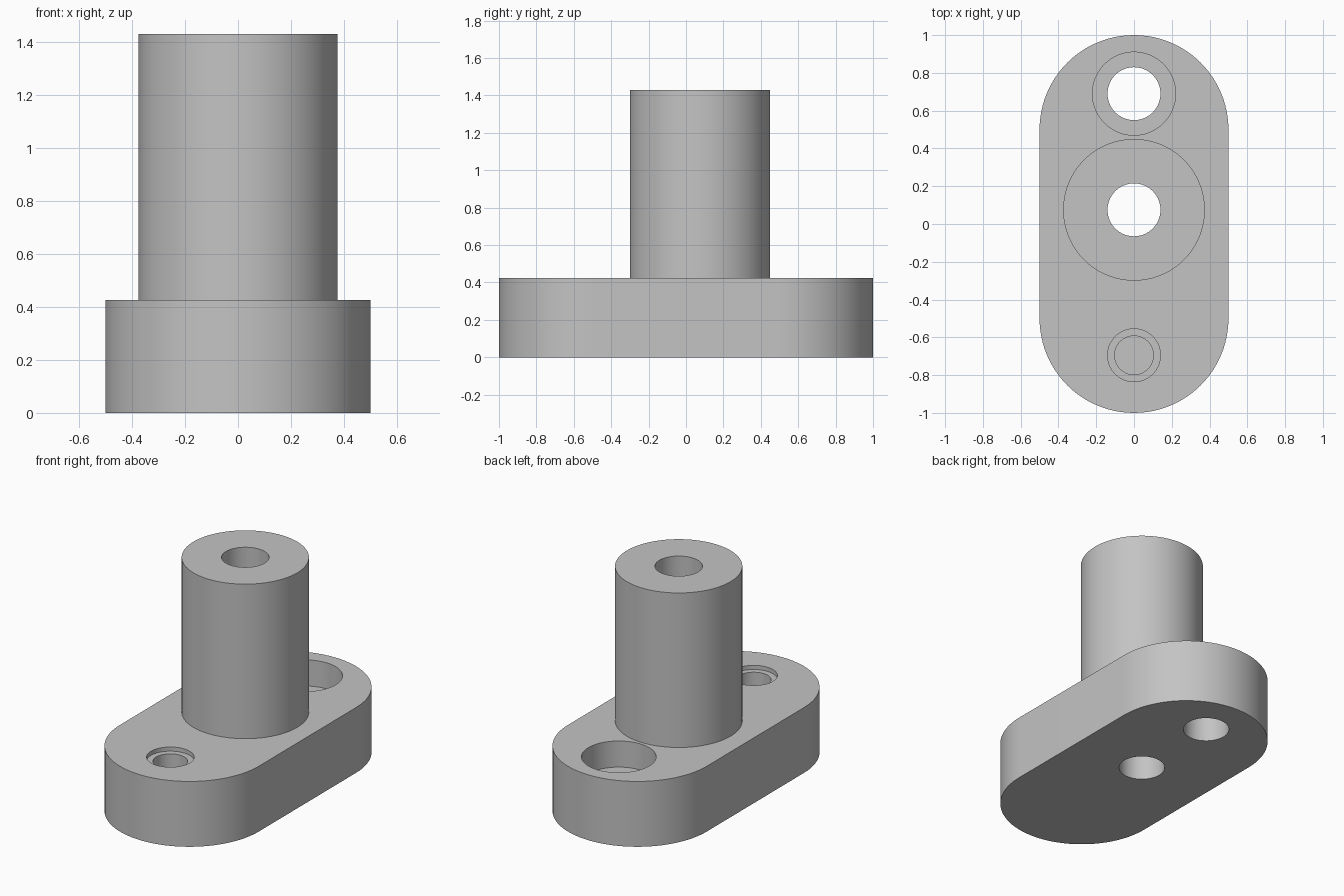
import bpy
import bmesh
from math import sin, cos, pi, radians

if "Cube" in bpy.data.objects:
    bpy.data.objects.remove(bpy.data.objects["Cube"], do_unlink=True)

SEGMENTS = 96
PLATE_TOP, POST_TOP = 0.425, 1.43
POST_Y, BOLT_Y, PIN_Y = 0.075, 0.69, -0.695

grey = bpy.data.materials.new("plain grey")
grey.use_nodes = True
colour = (0.55, 0.55, 0.55, 1)
grey.diffuse_color = colour
grey.node_tree.nodes["Principled BSDF"].inputs["Base Color"].default_value = colour


def prism(name, outline, bottom, top):
    """Extrude a closed outline of (x, y) points between two heights."""
    bm = bmesh.new()
    face = bm.faces.new([bm.verts.new((x, y, bottom)) for x, y in outline])
    result = bmesh.ops.extrude_face_region(bm, geom=[face])
    verts = [g for g in result["geom"] if isinstance(g, bmesh.types.BMVert)]
    bmesh.ops.translate(bm, verts=verts, vec=(0, 0, top - bottom))
    bmesh.ops.recalc_face_normals(bm, faces=bm.faces)
    mesh = bpy.data.meshes.new(name)
    bm.to_mesh(mesh)
    bm.free()
    mesh.materials.append(grey)
    obj = bpy.data.objects.new(name, mesh)
    bpy.context.collection.objects.link(obj)
    return obj


def arc(radius, y, start, end, steps):
    angles = [start + (end - start) * i / steps for i in range(steps + 1)]
    return [(radius * cos(a), y + radius * sin(a)) for a in angles]


def cylinder(name, radius, y, bottom, top):
    return prism(name, arc(radius, y, 0, 2 * pi, SEGMENTS)[:-1], bottom, top)


def combine(target, tool, operation):
    mod = target.modifiers.new(tool.name, "BOOLEAN")
    mod.operation, mod.object, mod.solver = operation, tool, "EXACT"
    bpy.context.view_layer.objects.active = target
    bpy.ops.object.modifier_apply(modifier=mod.name)
    bpy.data.objects.remove(tool, do_unlink=True)


# Rounded plate with the post rising from it
half = SEGMENTS // 2
stadium = arc(0.5, 0.5, 0, pi, half) + arc(0.5, -0.5, pi, 2 * pi, half)
body = prism("flanged_post", stadium, 0, PLATE_TOP)
combine(body, cylinder("post", 0.375, POST_Y, 0.2, POST_TOP), "UNION")

# Post bore, counterbored bolt hole, and stepped blind pin hole
cuts = [
    ("post_bore", 0.14, POST_Y, -0.1, POST_TOP + 0.1),
    ("bolt_hole", 0.14, BOLT_Y, -0.1, PLATE_TOP + 0.1),
    ("bolt_counterbore", 0.22, BOLT_Y, PLATE_TOP - 0.17, PLATE_TOP + 0.15),
    ("pin_hole", 0.1025, PIN_Y, PLATE_TOP - 0.3, PLATE_TOP + 0.1),
    ("pin_recess", 0.14, PIN_Y, PLATE_TOP - 0.027, PLATE_TOP + 0.15),
]
for cut in cuts:
    combine(body, cylinder(*cut), "DIFFERENCE")

# Smooth walls, crisp rims
bpy.ops.object.select_all(action="DESELECT")
body.select_set(True)
bpy.context.view_layer.objects.active = body
bpy.ops.object.shade_smooth_by_angle(angle=radians(30))
